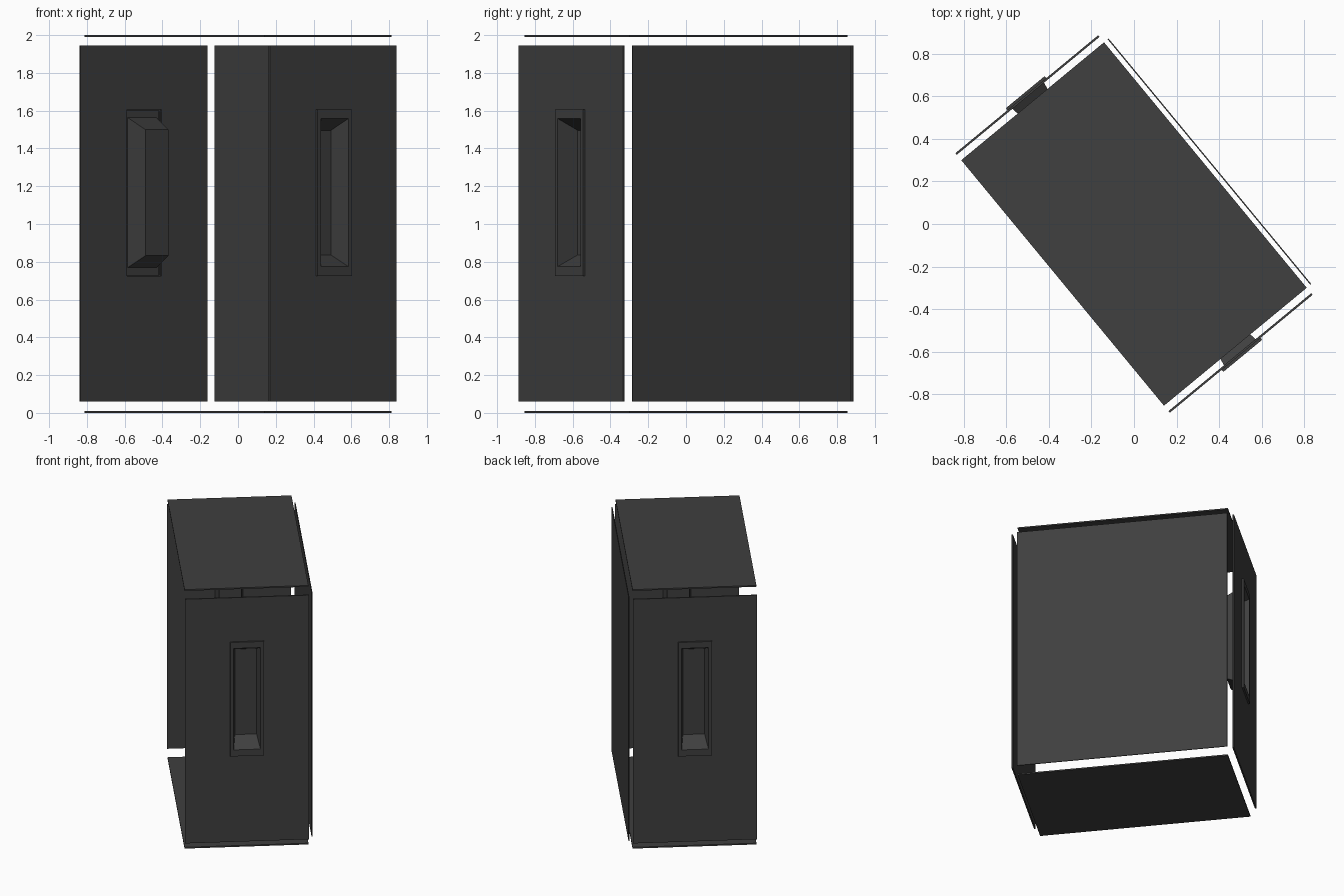
import bpy, bmesh, math
from mathutils import Matrix

if "Cube" in bpy.data.objects:
    bpy.data.objects.remove(bpy.data.objects["Cube"])

ROT = Matrix.Rotation(math.radians(39.55), 4, 'Z')   # whole case is turned about z
T = 0.010                                            # panel thickness
MID = 1.166                                          # height of handle centre

mat = bpy.data.materials.new("dark_shell")
mat.diffuse_color = (0.05, 0.05, 0.05, 1)
mat.use_nodes = True
mat.node_tree.nodes["Principled BSDF"].inputs["Base Color"].default_value = mat.diffuse_color


def finish(name, bm, turn=0.0):
    bmesh.ops.recalc_face_normals(bm, faces=bm.faces)
    bm.transform(ROT @ Matrix.Rotation(turn, 4, 'Z'))
    me = bpy.data.meshes.new(name)
    bm.to_mesh(me)
    bm.free()
    me.materials.append(mat)
    ob = bpy.data.objects.new(name, me)
    bpy.context.collection.objects.link(ob)
    return ob


def slab(name, size, loc):
    bm = bmesh.new()
    bmesh.ops.create_cube(bm, size=1)
    bm.transform(Matrix.Translation(loc) @ Matrix.Diagonal((*size, 1)))
    finish(name, bm)


def rings(name, loops, turn, closed):
    """Join upright rectangles (half width, bottom, top, distance) into a shell."""
    bm = bmesh.new()
    rs = [[bm.verts.new((x, -d, z)) for x, z in ((-w, b), (w, b), (w, t), (-w, t))]
          for w, b, t, d in loops]
    pairs = list(zip(rs, rs[1:]))
    if closed:
        pairs.append((rs[-1], rs[0]))
    else:
        bm.faces.new(rs[0])
        bm.faces.new(rs[-1])
    for a, c in pairs:
        for i in range(4):
            j = (i + 1) % 4
            bm.faces.new((a[i], a[j], c[j], c[i]))
    finish(name, bm, turn)


# Lid, base and the single closed side (the opposite side is open)
slab("top_panel", (0.87, 1.496, T), (0, 0, 2 - T / 2))
slab("bottom_panel", (0.87, 1.496, T), (0, 0, T / 2))
slab("side_panel", (0.006, 1.496, 1.885), (0.460, 0, 1.0025))

# End panels with recessed handle cups
D = 0.791
for side, turn in (("front", 0.0), ("back", math.pi)):
    outer = (0.435, 0.06, 1.945)
    hole = (0.118, 0.725, 1.605)
    rings(side + "_end_panel",
          [(*outer, D), (*hole, D), (*hole, D - T), (*outer, D - T)], turn, True)
    mouth = (0.094, 0.775, 1.558)
    floor = (0.076, 0.836, 1.496)
    lip = D + 0.012
    rings(side + "_handle_cup",
          [(*floor, 0.681), (*mouth, lip), (*hole, lip), (*hole, D - 0.003),
           (0.112, 0.731, 1.599, D - 0.003), (0.112, 0.731, 1.599, lip - 0.006),
           (0.099, 0.770, 1.563, lip - 0.006), (0.079, 0.832, 1.500, 0.675)], turn, False)
